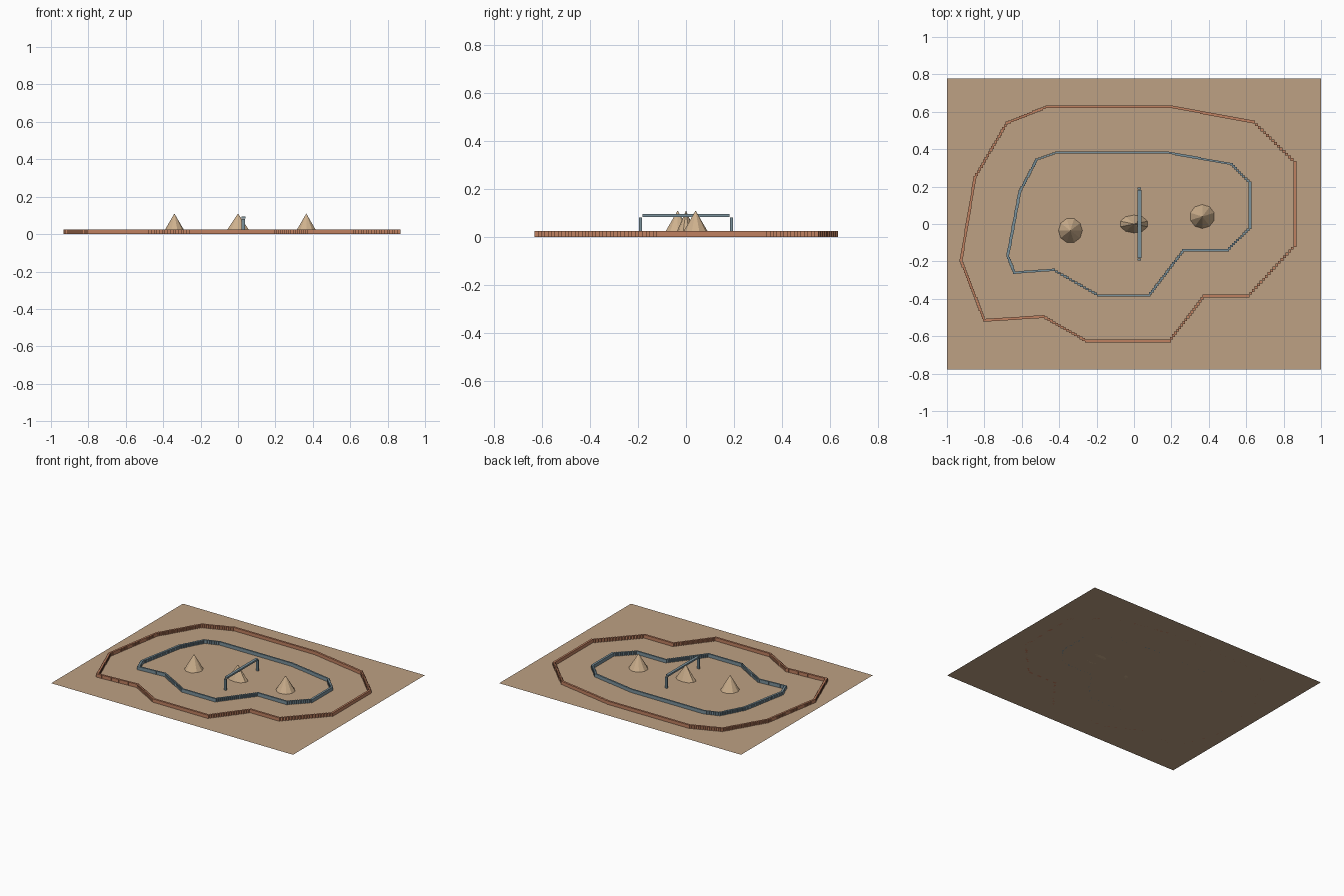
import bpy, bmesh, math
from mathutils import Vector, Matrix

cube = bpy.data.objects.get("Cube")
if cube:
    bpy.data.objects.remove(cube, do_unlink=True)


def material(name, rgb):
    mat = bpy.data.materials.new(name)
    mat.use_nodes = True
    colour = (*rgb, 1)
    mat.diffuse_color = colour
    mat.node_tree.nodes["Principled BSDF"].inputs["Base Color"].default_value = colour
    return mat


sand = material("sand", (0.515, 0.356, 0.227))
tan = material("pale_tan", (0.62, 0.44, 0.27))
clay = material("clay_orange", (0.53, 0.22, 0.12))
slate = material("slate_blue", (0.195, 0.283, 0.328))


def finish(name, bm, mat):
    mesh = bpy.data.meshes.new(name)
    bm.to_mesh(mesh)
    bm.free()
    mesh.materials.append(mat)
    obj = bpy.data.objects.new(name, mesh)
    bpy.context.collection.objects.link(obj)
    return obj


def add_box(bm, centre, size):
    bmesh.ops.create_cube(bm, size=1, matrix=Matrix.Translation(centre) @ Matrix.Diagonal((*size, 1)))


def box(name, centre, size, mat):
    bm = bmesh.new()
    add_box(bm, centre, size)
    return finish(name, bm, mat)


def block_wall(name, corners, size, mat):
    """Closed wall of square-set blocks, stepping along each stretch."""
    bm = bmesh.new()
    for start, end in zip(corners, corners[1:] + corners[:1]):
        a, b = Vector(start), Vector(end)
        span = b - a
        steps = max(1, math.ceil(max(abs(span.x) / size[0], abs(span.y) / size[1])))
        for i in range(steps):
            p = a + span * i / steps
            add_box(bm, (p.x, p.y, size[2] / 2), size)
    return finish(name, bm, mat)


def cone(name, x, y, rx, ry, turn):
    bm = bmesh.new()
    height = 0.11
    place = (Matrix.Translation((x, y, height / 2)) @ Matrix.Diagonal((rx, ry, 1, 1))
             @ Matrix.Rotation(turn, 4, "Z"))
    bmesh.ops.create_cone(bm, cap_ends=True, segments=10, radius1=1, radius2=0,
                          depth=height, matrix=place)
    return finish(name, bm, tan)


# Ground sheet
bm = bmesh.new()
bmesh.ops.create_grid(bm, x_segments=1, y_segments=1, size=1, matrix=Matrix.Diagonal((1, 0.778, 1, 1)))
finish("ground", bm, sand)

# Outer and inner walls
outer = [(-0.68, 0.54), (-0.465, 0.627), (0.2, 0.627), (0.64, 0.545), (0.86, 0.33),
         (0.86, -0.115), (0.61, -0.385), (0.375, -0.385), (0.19, -0.625), (-0.255, -0.625),
         (-0.485, -0.495), (-0.8, -0.515), (-0.925, -0.195), (-0.85, 0.25)]
inner = [(-0.52, 0.345), (-0.415, 0.382), (0.18, 0.382), (0.52, 0.32), (0.62, 0.22),
         (0.62, -0.02), (0.5, -0.14), (0.265, -0.14), (0.08, -0.382), (-0.19, -0.382),
         (-0.43, -0.245), (-0.64, -0.26), (-0.675, -0.17), (-0.61, 0.175)]
block_wall("outer_wall", outer, (0.015, 0.015, 0.025), clay)
block_wall("inner_wall", inner, (0.016, 0.012, 0.025), slate)

# Cone mounds
cone("left_mound", 0.365, 0.04, 0.067, 0.064, 0)
cone("middle_mound", 0, 0, 0.077, 0.048, 0)
cone("right_mound", -0.34, -0.035, 0.064, 0.067, math.pi / 2)

# Gantry over the middle
box("gantry_beam", (0.029, 0, 0.089), (0.02, 0.365, 0.012), slate)
for side, y in (("front", -0.19), ("back", 0.19)):
    box("gantry_post_" + side, (0.029, y, 0.041), (0.018, 0.012, 0.082), slate)
